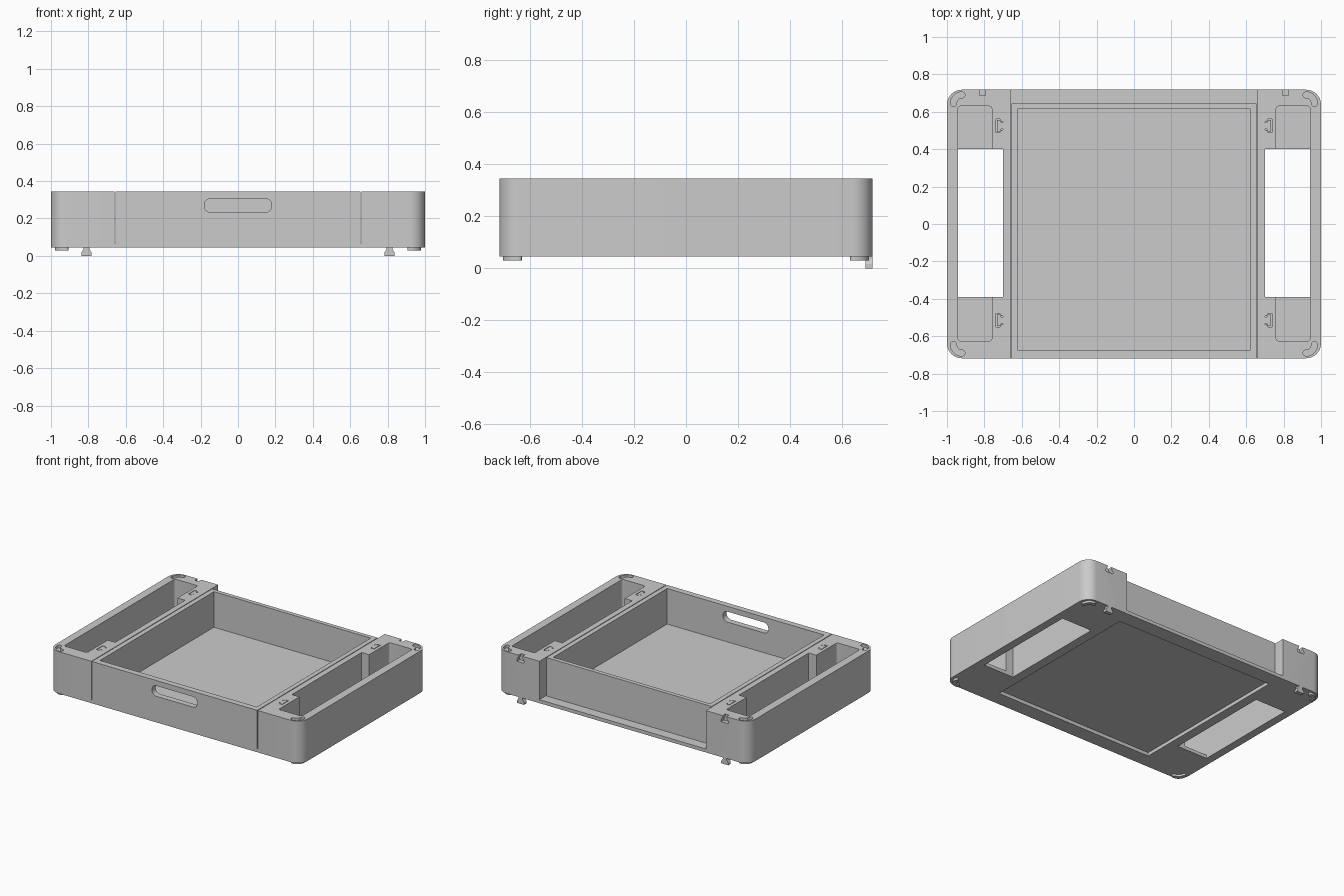
import bpy, bmesh
from math import radians, sin, cos, pi

cube = bpy.data.objects.get("Cube")
if cube:
    bpy.data.objects.remove(cube, do_unlink=True)

GREY = (0.6, 0.6, 0.6, 1)
grey = bpy.data.materials.new("plain grey")
grey.use_nodes = True
grey.diffuse_color = GREY
for node in grey.node_tree.nodes:
    if node.type == 'BSDF_PRINCIPLED':
        node.inputs["Base Color"].default_value = GREY

# Shared dimensions
BOTTOM, DECK, TOP = 0.045, 0.07, 0.345
HALF_Y = 0.718
RAIL_IN, RAIL_OUT = 0.66, 0.70


def prism(name, pts, lo, hi, axis='Z'):
    """Extrude a 2D outline along z (x, y points) or along y (x, z points)."""
    bm = bmesh.new()
    place = (lambda p, d: (p[0], p[1], d)) if axis == 'Z' else (lambda p, d: (p[0], d, p[1]))
    a = [bm.verts.new(place(p, lo)) for p in pts]
    b = [bm.verts.new(place(p, hi)) for p in pts]
    bm.faces.new(a)
    bm.faces.new(b)
    n = len(pts)
    for i in range(n):
        j = (i + 1) % n
        bm.faces.new((a[i], a[j], b[j], b[i]))
    bmesh.ops.recalc_face_normals(bm, faces=bm.faces)
    mesh = bpy.data.meshes.new(name)
    bm.to_mesh(mesh)
    bm.free()
    mesh.materials.append(grey)
    ob = bpy.data.objects.new(name, mesh)
    bpy.context.collection.objects.link(ob)
    return ob


def apply(ob, mod):
    bpy.context.view_layer.objects.active = ob
    bpy.ops.object.modifier_apply(modifier=mod.name)


def cut(ob, cutter):
    mod = ob.modifiers.new("cut", 'BOOLEAN')
    mod.operation = 'DIFFERENCE'
    mod.solver = 'EXACT'
    mod.object = cutter
    apply(ob, mod)
    bpy.data.objects.remove(cutter, do_unlink=True)


def mirror(ob):
    mod = ob.modifiers.new("mirror", 'MIRROR')
    mod.use_mirror_merge = False
    apply(ob, mod)


def smooth(ob):
    for p in ob.data.polygons:
        p.use_smooth = True
    ob.data.set_sharp_from_angle(angle=radians(30))


def arc(cx, cy, r, start, end, steps=10):
    return [(cx + r * cos(radians(start + (end - start) * i / steps)),
             cy + r * sin(radians(start + (end - start) * i / steps))) for i in range(steps + 1)]


def rounded(x0, x1, y0, y1, left, right):
    """Rectangle with a corner radius on its left and on its right side."""
    pts = []
    for x, y, r, a in ((x1 - right, y1 - right, right, 0), (x0 + left, y1 - left, left, 90),
                       (x0 + left, y0 + left, left, 180), (x1 - right, y0 + right, right, 270)):
        pts += arc(x, y, r, a, a + 90) if r else [(x, y)]
    return pts


def box(x0, x1, y0, y1):
    return [(x0, y0), (x1, y0), (x1, y1), (x0, y1)]


def bean(sy, half=0.014):
    """Curved slot that follows an outer corner."""
    r, cx, cy = 0.045, 0.92, 0.645
    pts = arc(cx, cy, r + half, 0, 90)
    pts += arc(cx, cy + r, half, 90, 270)[1:-1]
    pts += arc(cx, cy, r - half, 90, 0)
    pts += arc(cx + r, cy, half, 180, 360)[1:-1]
    return [(x, y * sy) for x, y in pts]


def dovetail(y, gap=0.0):
    """Tongue outline on the outer face of a rail, from low y to high y."""
    n, w, d = 0.018 + gap, 0.031 + gap, 0.033 + gap
    return [(RAIL_OUT, y - n), (RAIL_OUT + 0.01, y - n), (RAIL_OUT + 0.016, y - w),
            (RAIL_OUT + d, y - w), (RAIL_OUT + d, y + w), (RAIL_OUT + 0.016, y + w),
            (RAIL_OUT + 0.01, y + n), (RAIL_OUT, y + n)]


def key_shape(z):
    """Stacking key outline: narrow neck on top, wide foot below."""
    half = [(0.015, 0.05), (0.015, 0.036), (0.028, 0.016), (0.028, 0.0)]
    side = [(0.81 + x, z + h) for x, h in half]
    return side + [(1.62 - x, h) for x, h in reversed(side)]


JOINTS = (-0.515, 0.525)

# Side frames: rounded box, shallow end pockets, open middle, joint slots
side = prism("side_frame", rounded(RAIL_OUT, 1, -HALF_Y, HALF_Y, 0, 0.08), BOTTOM, TOP)
cut(side, prism("pocket", rounded(0.76, 0.942, -0.625, 0.63, 0.015, 0.015), DECK, 0.5))
cut(side, prism("opening", box(0.65, 0.942, -0.39, 0.40), -0.1, 0.6))
for y in JOINTS:
    slot = dovetail(y, 0.005)
    slot = [(0.68, slot[0][1])] + slot[1:-1] + [(0.68, slot[-1][1])]
    cut(side, prism("joint_slot", slot, DECK, 0.5))
for sy in (-1, 1):
    cut(side, prism("corner_slot", bean(sy, 0.016), TOP - 0.02, 0.5))
cut(side, prism("key_slot", key_shape(TOP - 0.047), 0.688, 0.8, 'Y'))
mirror(side)
smooth(side)

# Rails between the side frames and the drawer, with dovetail tongues
outline = [(RAIL_IN, -HALF_Y), (RAIL_OUT, -HALF_Y)]
for y in JOINTS:
    outline += dovetail(y)
outline += [(RAIL_OUT, HALF_Y), (RAIL_IN, HALF_Y)]
rail = prism("drawer_rail", outline, DECK, TOP)
mirror(rail)
rail_foot = prism("rail_foot", box(RAIL_IN, RAIL_OUT, -HALF_Y, HALF_Y), BOTTOM, DECK)
mirror(rail_foot)

# Corner feet and stacking keys under the body
for sy, label in ((-1, "front"), (1, "back")):
    foot = prism(label + "_feet", bean(sy), 0.03, BOTTOM + 0.002)
    mirror(foot)
    smooth(foot)
key = prism("stacking_keys", key_shape(0), 0.69, HALF_Y, 'Y')
mirror(key)

# Base frame in two halves around an open centre
base = prism("base_frame", [(0, -HALF_Y), (RAIL_IN, -HALF_Y), (RAIL_IN, HALF_Y), (0, HALF_Y),
                            (0, 0.61), (0.632, 0.61), (0.632, -0.61), (0, -0.61)], BOTTOM, DECK)
mirror(base)

# Drawer in two halves that meet across the floor
SEAM = -0.03
for label, y0, y1 in (("front", -HALF_Y, SEAM), ("back", SEAM, 0.645)):
    half = prism("drawer_" + label, box(-0.655, 0.655, y0, y1), DECK, TOP)
    cut(half, prism("cavity", box(-0.622, 0.622, -0.675, 0.615), 0.09, 0.5))
    if label == "front":
        cut(half, prism("handle", rounded(-0.18, 0.18, 0.232, 0.307, 0.035, 0.035),
                        -0.8, -0.6, 'Y'))
    smooth(half)
